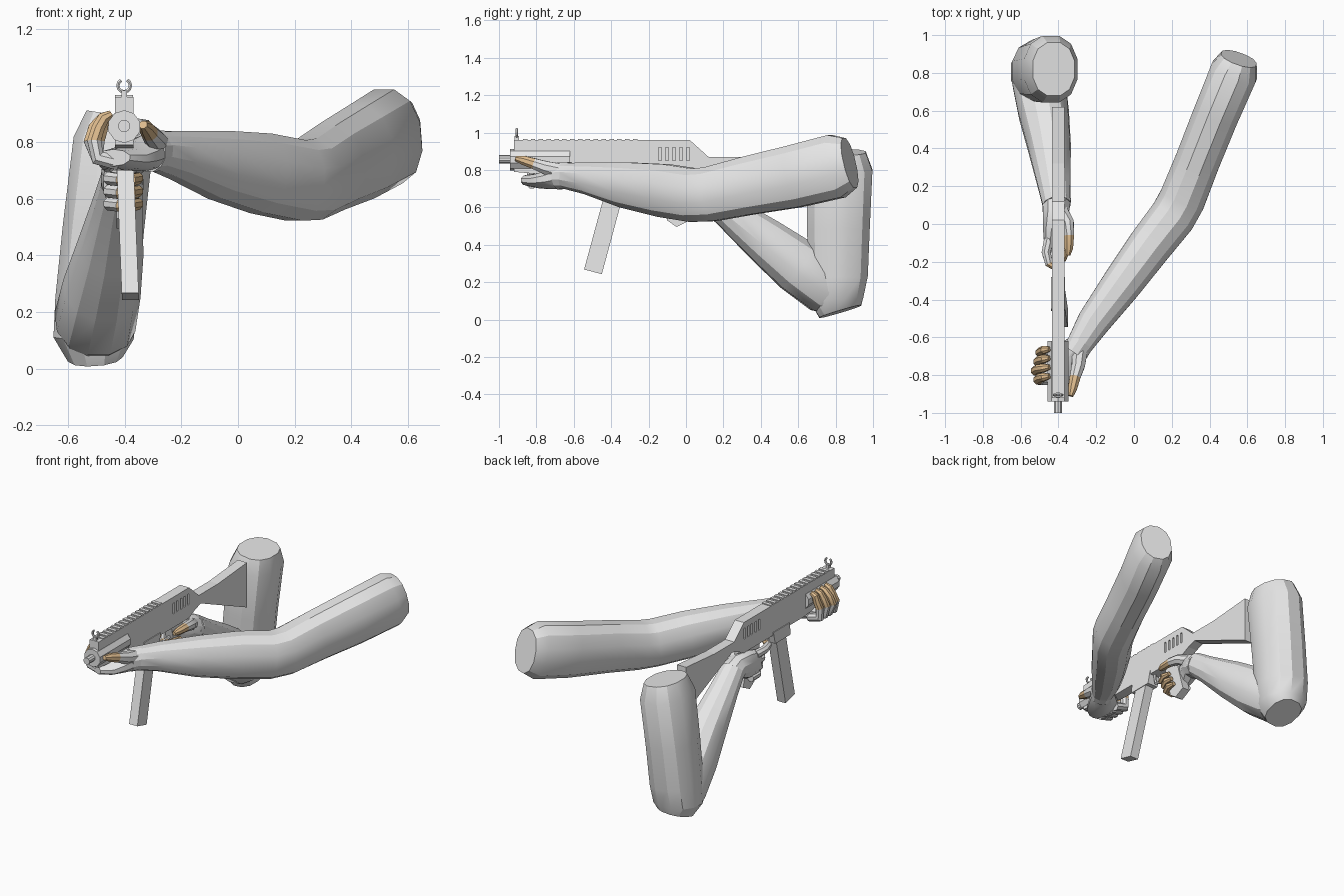
import bpy, bmesh, math
from mathutils import Vector

if "Cube" in bpy.data.objects:
    bpy.data.objects.remove(bpy.data.objects["Cube"])

def material(name, rgb):
    m = bpy.data.materials.new(name)
    m.diffuse_color = (*rgb, 1)
    m.use_nodes = True
    m.node_tree.nodes["Principled BSDF"].inputs["Base Color"].default_value = m.diffuse_color
    return m

GREY = material("light_grey", (0.8, 0.8, 0.8))
SKIN = material("skin_tan", (0.76, 0.52, 0.28))
GX = -0.402  # gun centre line

def finish(name, bm, mats=(GREY,), smooth=False):
    bmesh.ops.recalc_face_normals(bm, faces=bm.faces)
    me = bpy.data.meshes.new(name)
    bm.to_mesh(me)
    bm.free()
    ob = bpy.data.objects.new(name, me)
    bpy.context.collection.objects.link(ob)
    for m in mats:
        me.materials.append(m)
    if smooth:
        bpy.ops.object.select_all(action='DESELECT')
        ob.select_set(True)
        bpy.context.view_layer.objects.active = ob
        bpy.ops.object.shade_smooth_by_angle(angle=math.radians(28))
    return ob

def loft(name, rings, sides=12, ref=(0, 0, 1), skin_from=99, boxy=1.0):
    """Tube through rings (x, y, z, half width, half height); skin from a ring on."""
    bm = bmesh.new()
    pts = [Vector(r[:3]) for r in rings]
    power = lambda c: math.copysign(abs(c) ** boxy, c)
    loops = []
    for i, r in enumerate(rings):
        t = (pts[min(i + 1, len(pts) - 1)] - pts[max(i - 1, 0)]).normalized()
        u = Vector(ref).cross(t).normalized()
        v = t.cross(u)
        loops.append([bm.verts.new(pts[i] + u * r[3] * power(math.cos(a))
                                   + v * r[-1] * power(math.sin(a)))
                      for a in ((k + 0.5) * math.tau / sides for k in range(sides))])
    for i in range(len(loops) - 1):
        for k in range(sides):
            n = (k + 1) % sides
            f = bm.faces.new((loops[i][k], loops[i][n], loops[i + 1][n], loops[i + 1][k]))
            f.material_index = int(i >= skin_from)
    bm.faces.new(loops[0])
    bm.faces.new(loops[-1]).material_index = int(skin_from < 99)
    mats = (GREY, SKIN) if skin_from < 99 else (GREY,)
    return finish(name, bm, mats, True)

def prism(name, profile, half, lean=0.0):
    """Side profile (y, z) extruded across x, optionally leaning sideways."""
    bm = bmesh.new()
    sides = [[bm.verts.new((GX + s * half + (0.8 - z) * lean, y, z)) for y, z in profile]
             for s in (-1, 1)]
    n = len(profile)
    for k in range(n):
        j = (k + 1) % n
        bm.faces.new((sides[0][k], sides[0][j], sides[1][j], sides[1][k]))
    bm.faces.new(sides[0])
    bm.faces.new(sides[1])
    return finish(name, bm)

def boxes(name, specs):
    """Several boxes in one object, each (centre, size)."""
    bm = bmesh.new()
    for c, s in specs:
        for v in bmesh.ops.create_cube(bm, size=1)['verts']:
            v.co = Vector(c) + Vector(v.co[i] * s[i] for i in range(3))
    return finish(name, bm)

# Receiver with flared stock
receiver = prism("receiver_and_stock", [
    (-.92, .96), (.02, .96), (.12, .87), (.32, .87), (.62, .895), (.62, .60),
    (.14, .81), (.08, .79), (.02, .76), (-.60, .76), (-.92, .79)], .033)

# Vent slots cut into both sides
slots = boxes("slot_cutter", [((GX + s * .033, -.14 + i * .038, .885), (.024, .016, .07))
                              for s in (-1, 1) for i in range(5)])
slots.hide_render = True
slots.hide_viewport = True
cut = receiver.modifiers.new("slots", 'BOOLEAN')
cut.operation = 'DIFFERENCE'
cut.object = slots
cut.solver = 'EXACT'

# Handguard, barrel and muzzle
loft("handguard", [(GX, -.94, .855, .058), (GX, -.62, .855, .058)], 10)
loft("barrel", [(GX, -1, .857, .022), (GX, -.93, .857, .022)], 10)

# Top rail teeth
boxes("rail_teeth", [((GX, -.86 + i * .042, .961), (.064, .024, .01)) for i in range(15)])

# Front sight: post and open ring
boxes("sight_post", [((GX, -.905, .97), (.02, .025, .025))])
loft("sight_ring", [(GX + .022 * math.sin(a), -.905, 1.0 - .022 * math.cos(a), .007)
                    for a in (math.radians(-150 + 30 * k) for k in range(11))], 6, (0, 1, 0))

# Magazine, grip and trigger guard
prism("magazine_well", [(-.45, .78), (-.28, .78), (-.30, .70), (-.46, .70)], .038)
prism("magazine", [(-.40, .80), (-.305, .78), (-.45, .243), (-.545, .268)], .030, .04)
prism("pistol_grip", [(-.16, .78), (-.05, .78), (.02, .53), (-.05, .495), (-.10, .53)], .027)
loft("trigger_guard", [(GX, -.28, .77, .010), (GX, -.27, .70, .010),
                       (GX, -.20, .68, .010), (GX, -.12, .69, .010)], 6, (1, 0, 0))

# Supporting arm: forearm bending into upper arm
loft("left_arm", [
    (-.295, -.65, .77, .070, .070), (-.215, -.52, .755, .090, .088),
    (-.07, -.325, .72, .108, .125), (.08, -.12, .69, .120, .146),
    (.205, .04, .665, .126, .147), (.255, .13, .67, .126, .150),
    (.335, .33, .715, .122, .160), (.435, .58, .765, .125, .172),
    (.53, .805, .82, .130, .176), (.555, .875, .838, .100, .140)], boxy=.9)

# Trigger arm: sloping forearm and upright upper arm
loft("right_forearm", [
    (-.41, .10, .67, .075, .075), (-.425, .22, .58, .090, .088),
    (-.45, .42, .425, .118, .125), (-.48, .60, .285, .138, .150),
    (-.505, .76, .165, .145, .150), (-.515, .82, .11, .110, .105)], boxy=.95)
loft("right_upper_arm", [
    (-.505, .825, .043, .100, .120), (-.51, .805, .11, .146, .148),
    (-.50, .812, .24, .150, .165), (-.475, .815, .50, .148, .173),
    (-.44, .82, .80, .146, .182), (-.425, .82, .895, .115, .145)], ref=(0, 1, 0), boxy=.88)

# Left hand: cuff, palm under the handguard, curled fingers, thumb
loft("left_cuff", [(-.275, -.62, .77, .070, .074), (-.315, -.68, .768, .074, .074)])
loft("left_palm", [(-.30, -.65, .77, .070, .070), (-.35, -.71, .752, .090, .055),
                   (-.40, -.78, .742, .100, .042), (-.44, -.85, .745, .070, .030)], 10)
for i in range(4):
    y = -.825 + i * .048
    d = -.012 * abs(i - 1)  # outer fingers reach less far
    loft(f"left_finger_{i + 1}", [
        (-.42, y, .725, .027), (-.495, y, .745, .029), (-.520 - d, y, .805, .027),
        (-.506 - d, y + .01, .850, .025), (-.475, y + .015, .885, .023),
        (-.448, y + .02, .90, .014)], 8, (0, 1, 0), 2)
loft("left_thumb", [(-.285, -.66, .79, .045), (-.295, -.75, .812, .038),
                    (-.312, -.81, .833, .031), (-.325, -.87, .852, .026),
                    (-.335, -.91, .862, .015)], 8, skin_from=2)

# Right hand: palm behind the grip, wrapped fingers, trigger finger, thumb
loft("right_palm", [(-.41, .13, .645, .080, .080), (-.415, .06, .68, .072, .078),
                    (-.435, -.02, .67, .050, .090), (-.445, -.11, .655, .032, .080)], 10)
for i in range(3):
    z = .672 - i * .045
    y = i * .022
    loft(f"right_finger_{i + 1}", [
        (-.45, y - .07, z, .025), (-.452, y - .14, z, .025), (-.42, y - .185, z - .005, .024),
        (-.375, y - .18, z - .005, .023), (-.355, y - .135, z, .022),
        (-.358, y - .09, z, .014)], 8, skin_from=2)
loft("trigger_finger", [(-.45, -.08, .715, .028), (-.465, -.15, .725, .026),
                        (-.45, -.21, .73, .023), (-.41, -.235, .73, .016)], 8, skin_from=2)
loft("right_thumb", [(-.385, .07, .70, .038), (-.350, .01, .725, .034),
                     (-.343, -.06, .735, .028), (-.345, -.13, .735, .024),
                     (-.350, -.165, .733, .014)], 8, skin_from=2)
